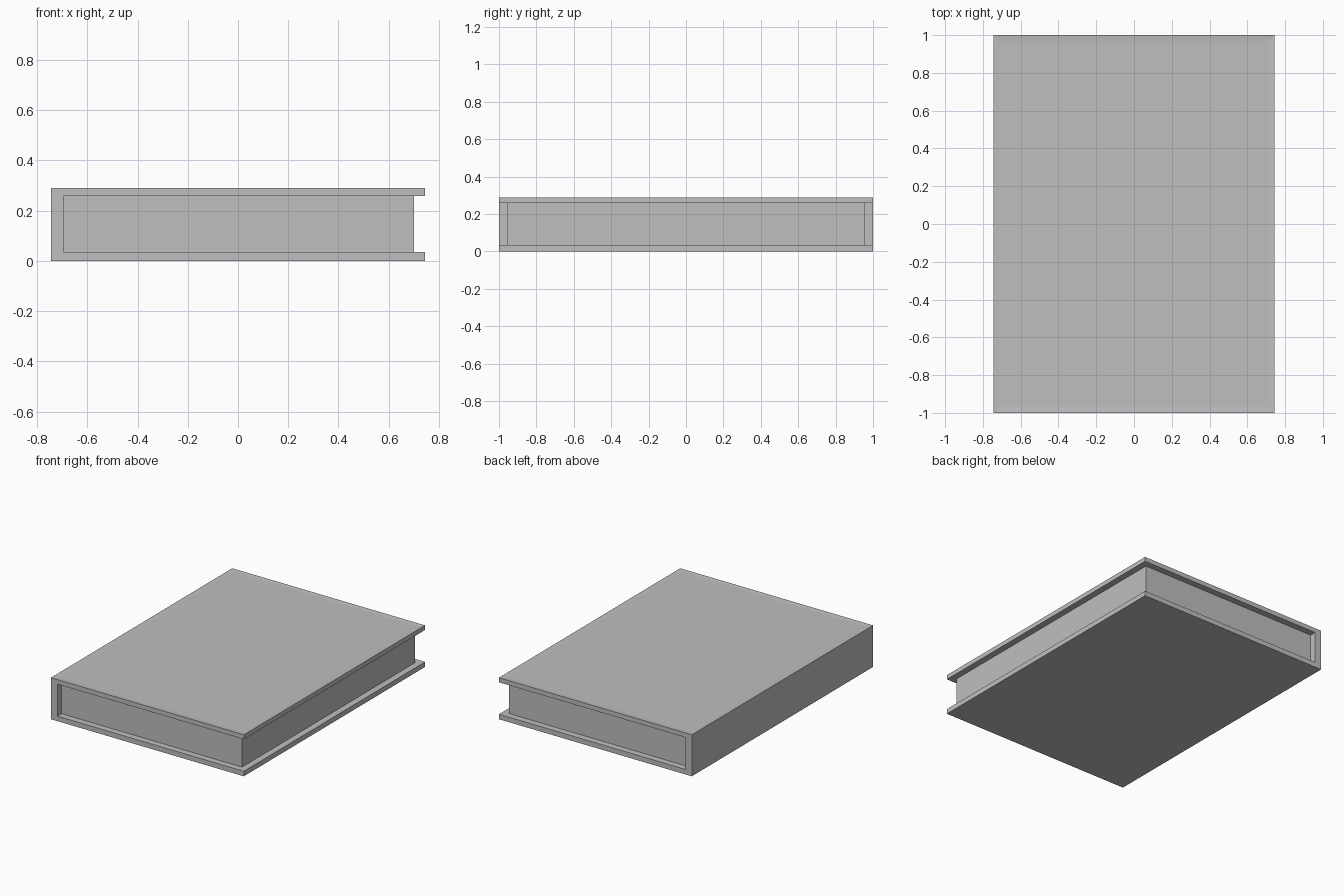
import bpy
import bmesh

cube = bpy.data.objects.get("Cube")
if cube:
    bpy.data.objects.remove(cube, do_unlink=True)

# One plain grey for the whole book
grey = bpy.data.materials.new("plain_grey")
grey.use_nodes = True
colour = (0.52, 0.52, 0.52, 1)
grey.diffuse_color = colour
grey.node_tree.nodes["Principled BSDF"].inputs["Base Color"].default_value = colour


def extrude_profile(name, profile, half_length):
    """Extrude a closed xz profile along y, centred on y = 0."""
    bm = bmesh.new()
    face = bm.faces.new([bm.verts.new((x, -half_length, z)) for x, z in profile])
    result = bmesh.ops.extrude_face_region(bm, geom=[face])
    moved = [g for g in result["geom"] if isinstance(g, bmesh.types.BMVert)]
    bmesh.ops.translate(bm, verts=moved, vec=(0, 2 * half_length, 0))
    bmesh.ops.recalc_face_normals(bm, faces=bm.faces)
    mesh = bpy.data.meshes.new(name)
    mesh.materials.append(grey)
    obj = bpy.data.objects.new(name, mesh)
    bpy.context.collection.objects.link(obj)
    return obj, bm


WIDTH, HEIGHT = 0.745, 0.29
SPINE, LOWER, UPPER = -0.695, 0.035, 0.258

# Cover: both boards and the spine as one C-shaped profile
cover, bm = extrude_profile("cover", [
    (-WIDTH, 0), (WIDTH, 0), (WIDTH, LOWER), (SPINE, LOWER),
    (SPINE, UPPER), (WIDTH, UPPER), (WIDTH, HEIGHT), (-WIDTH, HEIGHT)], 1.0)

# Shallow recessed panel on the top board
top = max(bm.faces, key=lambda f: f.calc_center_median().z)
bmesh.ops.inset_region(bm, faces=[top], thickness=0.045, depth=0)
bmesh.ops.translate(bm, verts=top.verts, vec=(0, 0, -0.003))
bm.to_mesh(cover.data)
bm.free()

# Page block, tucked slightly into the boards and spine
TUCK = 0.005
pages, bm = extrude_profile("pages", [
    (SPINE - TUCK, LOWER - TUCK), (0.70, LOWER - TUCK),
    (0.70, UPPER + TUCK), (SPINE - TUCK, UPPER + TUCK)], 0.955)
bm.to_mesh(pages.data)
bm.free()
